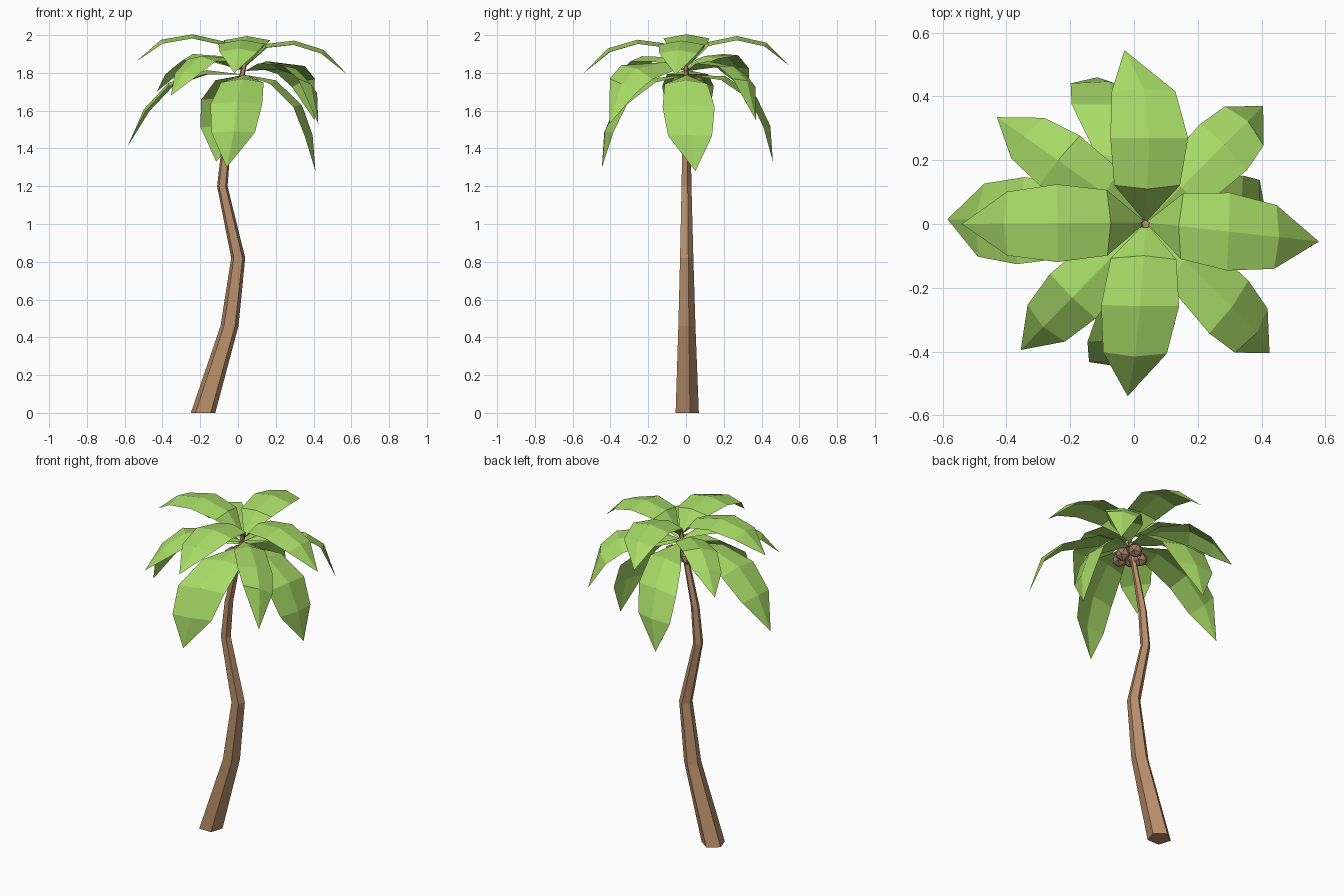
import bpy, bmesh, math
from mathutils import Vector, Matrix

if "Cube" in bpy.data.objects:
    bpy.data.objects.remove(bpy.data.objects["Cube"])


def material(name, color):
    m = bpy.data.materials.new(name)
    m.diffuse_color = (*color, 1.0)
    m.use_nodes = True
    m.node_tree.nodes["Principled BSDF"].inputs["Base Color"].default_value = m.diffuse_color
    return m


BARK = material("bark_brown", (0.49, 0.275, 0.145))
LEAF = material("leaf_green", (0.39, 0.71, 0.135))
NUT = material("coconut_brown", (0.38, 0.20, 0.12))


def add_object(name, bm, mat):
    me = bpy.data.meshes.new(name)
    bm.to_mesh(me)
    bm.free()
    me.materials.append(mat)
    ob = bpy.data.objects.new(name, me)
    bpy.context.collection.objects.link(ob)
    return ob


# Trunk: five-sided tube through bending rings (x, z, radius)
RINGS = [(-0.185, 0.0, 0.068), (-0.045, 0.46, 0.050), (0.001, 0.82, 0.039),
         (-0.083, 1.20, 0.029), (-0.062, 1.42, 0.025), (0.037, 1.86, 0.013)]
bm = bmesh.new()
loops = []
for x, z, r in RINGS:
    loops.append([bm.verts.new((x + r * math.cos(math.radians(18 + 72 * i)),
                                r * math.sin(math.radians(18 + 72 * i)), z))
                  for i in range(5)])
for a, b in zip(loops, loops[1:]):
    for i in range(5):
        j = (i + 1) % 5
        bm.faces.new((a[i], a[j], b[j], b[i]))
bm.faces.new(loops[0][::-1])
bm.faces.new(loops[-1])
add_object("trunk", bm, BARK)

# Leaf shapes: hub height, stations of (fraction to the tip, rise above chord, half width)
SHAPES = {
    "top": (1.83, [(0.19, 0.13, 0.103), (0.48, 0.16, 0.122), (0.77, 0.122, 0.10)]),
    "middle": (1.81, [(0.28, 0.11, 0.085), (0.59, 0.155, 0.10), (0.82, 0.105, 0.082)]),
    "middle_droopy": (1.81, [(0.30, 0.13, 0.09), (0.67, 0.20, 0.103), (0.87, 0.175, 0.086)]),
    "low": (1.79, [(0.33, 0.15, 0.11), (0.65, 0.205, 0.137), (0.86, 0.145, 0.115)]),
    "low_droopy": (1.79, [(0.43, 0.19, 0.115), (0.79, 0.245, 0.14), (0.95, 0.165, 0.118)]),
}
# Leaves: shape, tip x, y, z, sideways bend, blade turn in degrees, twist
LEAVES = [
    ("top", 0.58, -0.055, 1.79, 0, 4, 0), ("top", -0.54, 0.0, 1.86, 0, 0, 0),
    ("top", -0.03, 0.545, 1.84, -0.045, -7, 0), ("top", -0.02, -0.54, 1.80, 0.01, 5, 0),
    ("middle", -0.43, 0.335, 1.70, 0, -4, -0.2),
    ("middle", -0.355, -0.395, 1.68, 0, 0, -0.1),
    ("middle_droopy", 0.405, 0.37, 1.55, 0, 0, -0.25),
    ("middle_droopy", 0.425, -0.405, 1.53, 0.015, 10, -0.45),
    ("low", -0.585, 0.015, 1.41, 0, -4, 0),
    ("low_droopy", 0.41, 0.05, 1.28, -0.03, -17, 0),
    ("low_droopy", -0.06, -0.445, 1.30, 0.035, 24, 0),
    ("low_droopy", -0.115, 0.46, 1.33, -0.03, -26, 0),
]


def make_leaf(name, shape, tip, bend, turn, twist):
    hub_z, stations = SHAPES[shape]
    hub = Vector((0.037, 0.005, hub_z))
    flat = Vector((tip.x - hub.x, tip.y - hub.y, 0)).normalized()
    side = Vector((-flat.y, flat.x, 0))
    spine = [hub] + [hub.lerp(tip, t) + Vector((0, 0, h)) + side * bend * min(1, 2 * t)
                     for t, h, w in stations] + [tip]
    blade = Matrix.Rotation(math.radians(turn), 3, "Z") @ side
    bm = bmesh.new()
    base, end = bm.verts.new(hub), bm.verts.new(tip)
    rows = []
    for k, (t, h, w) in enumerate(stations, 1):
        across = blade * w + Vector((0, 0, twist * w * min(1, t * 1.2)))
        up = (spine[k + 1] - spine[k - 1]).cross(across).normalized()
        drop = up * -0.022
        rows.append([bm.verts.new(spine[k] + across + drop),
                     bm.verts.new(spine[k]),
                     bm.verts.new(spine[k] - across + drop)])
    for s in (0, 1):
        bm.faces.new((base, rows[0][s + 1], rows[0][s]))
        for a, b in zip(rows, rows[1:]):
            bm.faces.new((a[s], a[s + 1], b[s + 1], b[s]))
        bm.faces.new((rows[-1][s], rows[-1][s + 1], end))
    add_object(name, bm, LEAF)


for n, (shape, x, y, z, *pose) in enumerate(LEAVES, 1):
    make_leaf(f"{shape}_leaf_{n}", shape, Vector((x, y, z)), *pose)

# Coconuts clustered under the crown
for n in range(5):
    a = math.radians(10 + 72 * n)
    bm = bmesh.new()
    bmesh.ops.create_icosphere(bm, subdivisions=1, radius=0.044)
    bmesh.ops.translate(bm, verts=bm.verts, vec=(
        0.03 + 0.06 * math.cos(a), 0.06 * math.sin(a), 1.72 + 0.02 * (n % 2)))
    add_object(f"coconut_{n + 1}", bm, NUT)
